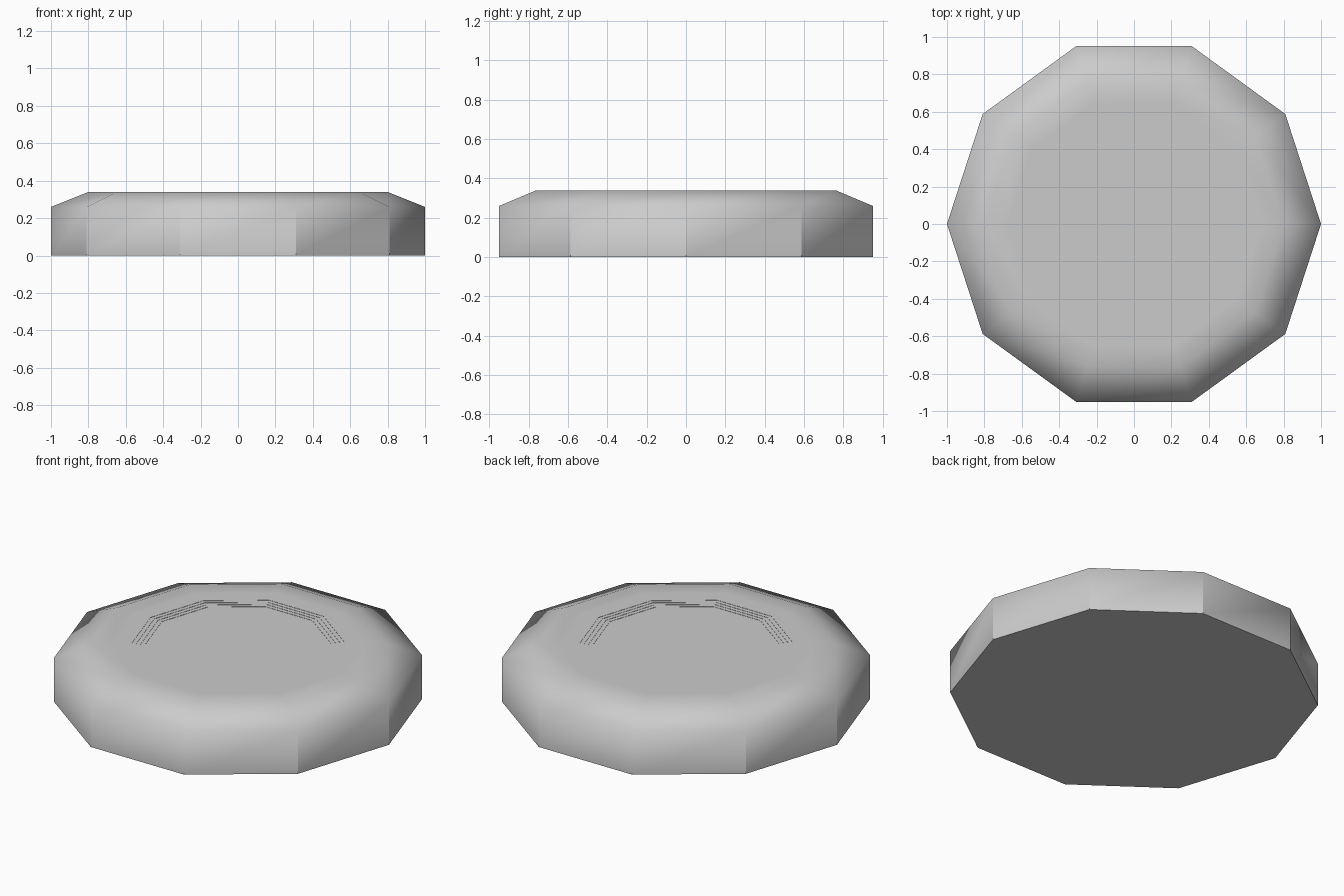
import bpy, bmesh, math

cube = bpy.data.objects.get("Cube")
if cube:
    bpy.data.objects.remove(cube, do_unlink=True)

SIDES = 10
SHOULDER = 0.8   # radius where the slope meets the flat rim
TOP = 0.34
LIP = 0.58

# One grey for the whole model
grey = bpy.data.materials.new("grey")
grey.use_nodes = True
grey.diffuse_color = (0.6, 0.6, 0.6, 1)
grey.node_tree.nodes["Principled BSDF"].inputs["Base Color"].default_value = grey.diffuse_color


def lathe(name, profile, cap_first=False, cap_last=False):
    """Turn a (radius, height) profile into a ten-sided solid of rings."""
    bm = bmesh.new()
    rings = []
    for r, z in profile:
        angles = [math.tau * i / SIDES for i in range(SIDES)]
        rings.append([bm.verts.new((r * math.cos(a), r * math.sin(a), z)) for a in angles])
    for low, high in zip(rings, rings[1:]):
        for i in range(SIDES):
            j = (i + 1) % SIDES
            bm.faces.new((low[i], low[j], high[j], high[i]))
    if cap_first:
        bm.faces.new(rings[0][::-1])
    if cap_last:
        bm.faces.new(rings[-1])
    mesh = bpy.data.meshes.new(name)
    bm.to_mesh(mesh)
    bm.free()
    mesh.materials.append(grey)
    obj = bpy.data.objects.new(name, mesh)
    bpy.context.collection.objects.link(obj)
    bpy.ops.object.select_all(action="DESELECT")
    obj.select_set(True)
    bpy.context.view_layer.objects.active = obj
    bpy.ops.object.shade_smooth_by_angle(angle=math.radians(75))
    return obj


# Outer body: base, wall, sloped shoulder and flat rim
body = lathe("body", [(1, 0), (1, 0.26), (SHOULDER, TOP), (0.68, TOP), (LIP, TOP)],
             cap_first=True)

# Keep the corners between neighbouring wall panels crisp
for edge in body.data.edges:
    a, b = (body.data.vertices[i].co for i in edge.vertices)
    if abs(a.z - b.z) > 0.1:
        edge.use_edge_sharp = True

# Centre plate, let in by four very shallow steps
DROP = 0.0015
steps = []
for k in range(4):
    radius = LIP - 0.025 * k
    steps += [(radius, TOP - DROP * k), (radius, TOP - DROP * (k + 1))]
lathe("centre_plate", steps, cap_last=True)
